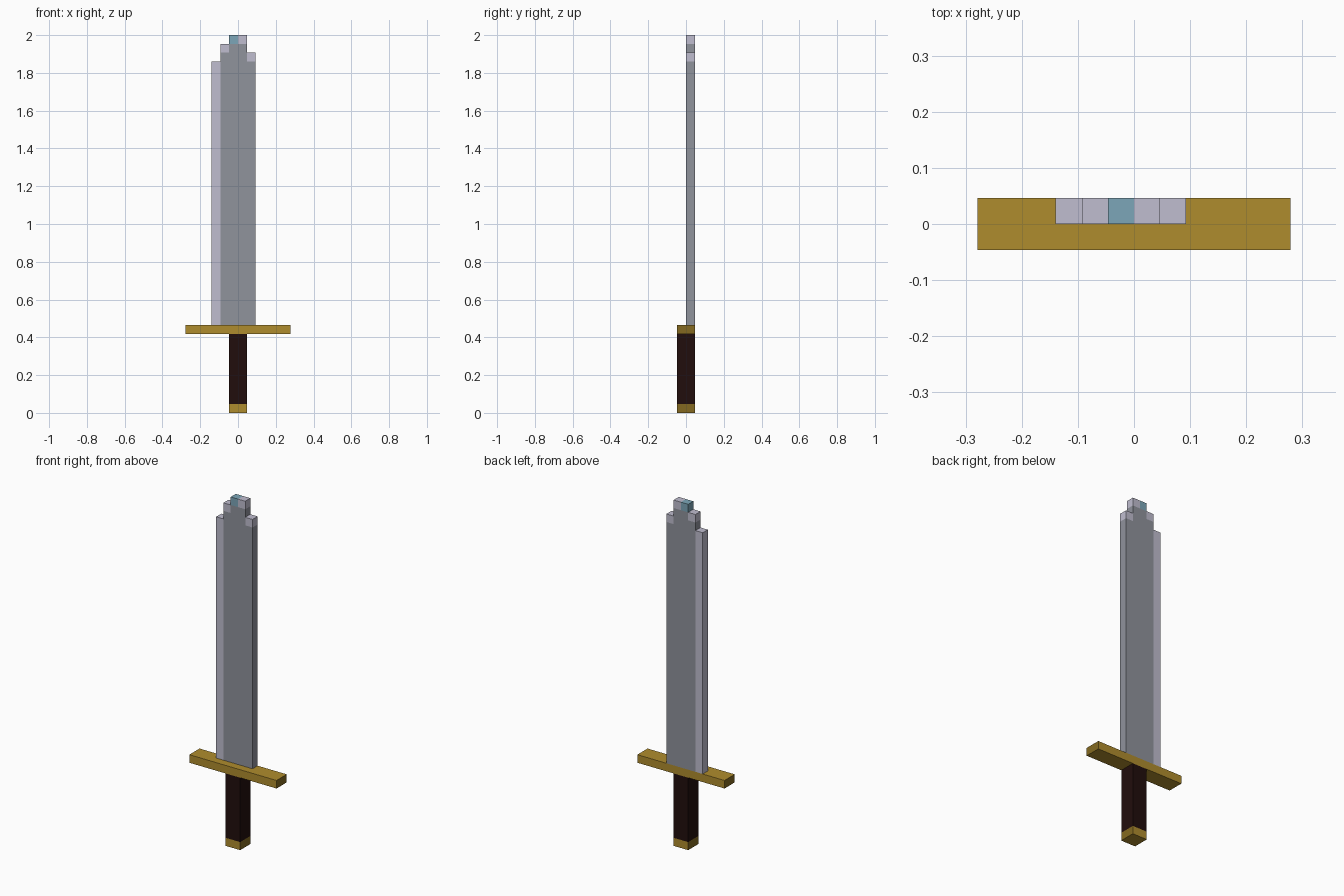
import bpy, bmesh, math
from mathutils import Vector

if "Cube" in bpy.data.objects:
    bpy.data.objects.remove(bpy.data.objects["Cube"])

U = 2 / 43  # one block of the stepped model


def material(name, rgb):
    """Flat material from 0-255 sRGB values."""
    mat = bpy.data.materials.new(name)
    lin = [((c / 255 + 0.055) / 1.055) ** 2.4 for c in rgb]
    mat.diffuse_color = (*lin, 1)
    mat.use_nodes = True
    mat.node_tree.nodes["Principled BSDF"].inputs["Base Color"].default_value = mat.diffuse_color
    return mat


STEEL = material("steel grey", (144, 147, 156))
EDGE = material("pale steel", (192, 190, 208))
TEAL = material("tip teal", (124, 166, 184))
GOLD = material("gold", (175, 140, 45))
DARK_GOLD = material("dark gold", (132, 105, 32))
GRIP = material("dark leather", (33, 13, 12))


def finish(bm, name, mats, rule):
    """Colour faces by rule, scale blocks to units and add the object."""
    bmesh.ops.recalc_face_normals(bm, faces=bm.faces)
    for f in bm.faces:
        f.material_index = rule(f)
    bmesh.ops.scale(bm, vec=(U, U, U), verts=bm.verts)
    mesh = bpy.data.meshes.new(name)
    bm.to_mesh(mesh)
    bm.free()
    for m in mats:
        mesh.materials.append(m)
    bpy.context.collection.objects.link(bpy.data.objects.new(name, mesh))


def box(name, half_x, z0, z1, mats, rule=lambda f: 0):
    """Centred box two blocks deep."""
    bm = bmesh.new()
    bmesh.ops.create_cube(bm, size=1)
    bmesh.ops.scale(bm, vec=(2 * half_x, 2, z1 - z0), verts=bm.verts)
    bmesh.ops.translate(bm, vec=(0, 0, (z0 + z1) / 2), verts=bm.verts)
    finish(bm, name, mats, rule)


# Hilt: gold is darker on the end faces
ends = lambda f: int(abs(f.normal.x) > 0.5)
box("pommel", 1, 0, 1, [GOLD, DARK_GOLD], ends)
box("grip", 1, 1, 9, [GRIP])
box("crossguard", 6, 9, 10, [GOLD, DARK_GOLD], ends)

# Blade: stepped outline from column heights, one block thick
TOPS = {-3: 40, -2: 42, -1: 43, 0: 43, 1: 41}
outline = [(-3, 10)]
for x, top in TOPS.items():
    for p in ((x, top), (x + 1, top)):
        if p != outline[-1]:
            outline.append(p)
outline.append((2, 10))

bm = bmesh.new()
face = bm.faces.new([bm.verts.new((x, 0, z)) for x, z in outline])
ext = bmesh.ops.extrude_face_region(bm, geom=[face])["geom"]
bmesh.ops.translate(bm, vec=(0, 1, 0),
                    verts=[v for v in ext if isinstance(v, bmesh.types.BMVert)])

# Cut the blade along the colour borders
cuts = [((x, 0, 0), (1, 0, 0)) for x in (-2, -1, 0, 1)]
cuts += [((0, 0, z), (0, 0, 1)) for z in (40, 41, 42)]
for co, no in cuts:
    bmesh.ops.bisect_plane(bm, geom=bm.verts[:] + bm.edges[:] + bm.faces[:],
                           plane_co=co, plane_no=no, dist=1e-5)


def blade_colour(f):
    """Pale left edge and column tips, one teal tip block."""
    p = f.calc_center_median() - f.normal * 0.5
    col = math.floor(p.x)
    if col == -3:
        return 1
    if p.z > TOPS[col] - 1:
        return 2 if col == -1 else 1
    return 0


finish(bm, "blade", [STEEL, EDGE, TEAL], blade_colour)
